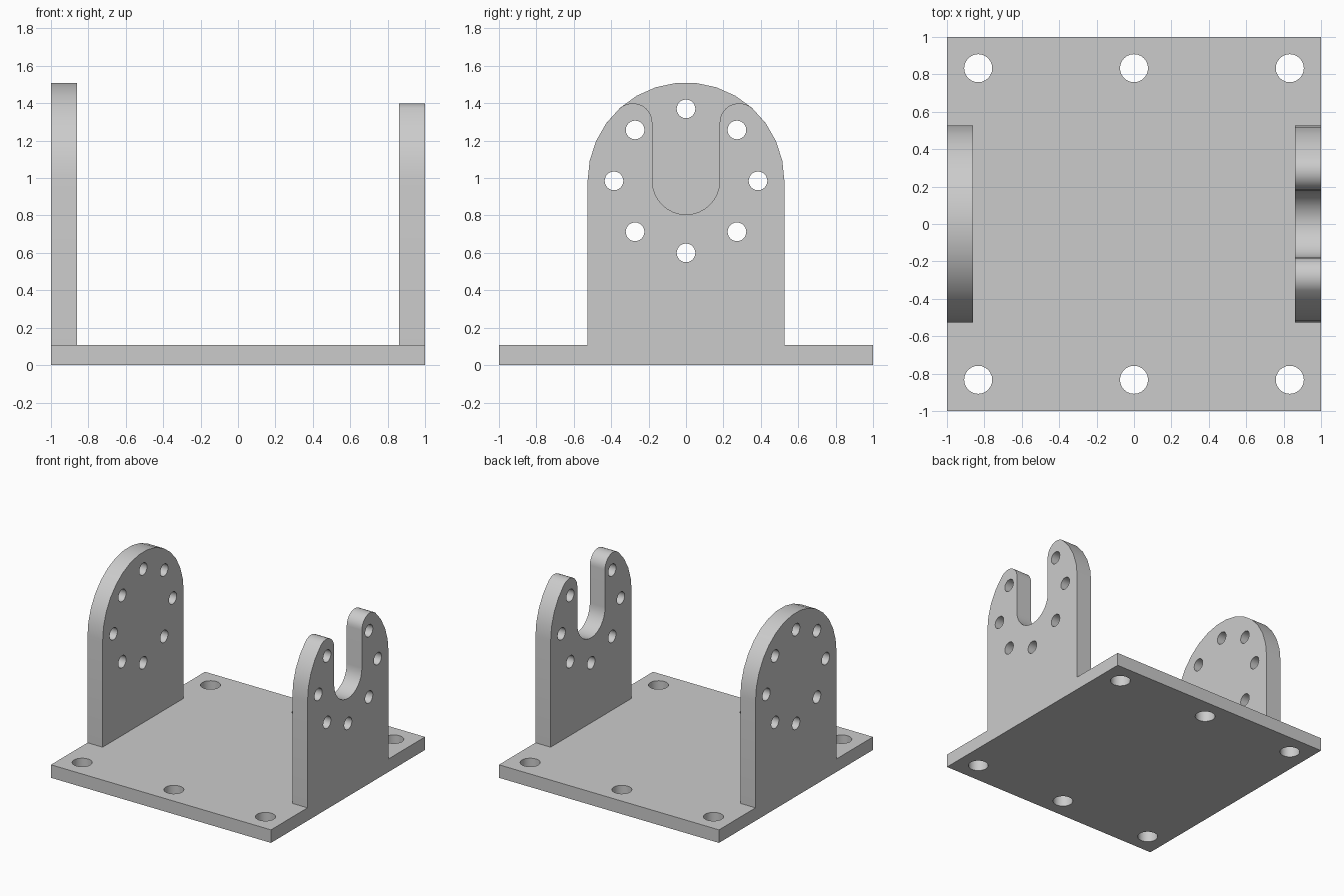
import bpy
import bmesh
from math import cos, sin, pi, radians
from mathutils import Matrix, Vector

cube = bpy.data.objects.get("Cube")
if cube:
    bpy.data.objects.remove(cube, do_unlink=True)

# Main dimensions
BASE_T = 0.107        # base thickness
PLATE_T = 0.138       # upright thickness
AXIS_Z = 0.985        # height of the bearing axis
PLATE_R = 0.526       # rounded top of the uprights
SLOT_R = 0.18         # half width of the open slot
TIP_R = 0.104         # rounding of the fork tips
TIP_DZ = 0.311        # tip centre above the axis
TIP_ANGLE = 47.6      # where tip rounding meets the outer arc

metal = bpy.data.materials.new("plain_grey")
metal.use_nodes = True
GREY = (0.6, 0.6, 0.6, 1.0)
metal.diffuse_color = GREY
metal.node_tree.nodes["Principled BSDF"].inputs["Base Color"].default_value = GREY


def arc(cx, cy, r, start, end, steps):
    angles = [radians(start + (end - start) * i / steps) for i in range(steps + 1)]
    return [(cx + r * cos(a), cy + r * sin(a)) for a in angles]


def circle(cx, cy, r, sides=24):
    return arc(cx, cy, r, 0, 360, sides)[:-1]


def extruded(name, loops, thickness, matrix):
    """Fill an outline with its holes, thicken it and place it."""
    curve = bpy.data.curves.new(name + "_profile", "CURVE")
    curve.dimensions = "2D"
    curve.fill_mode = "BOTH"
    curve.extrude = thickness / 2
    for loop in loops:
        spline = curve.splines.new("POLY")
        spline.points.add(len(loop) - 1)
        for point, (x, y) in zip(spline.points, loop):
            point.co = (x, y, 0, 1)
        spline.use_cyclic_u = True
    helper = bpy.data.objects.new(name + "_profile", curve)
    bpy.context.collection.objects.link(helper)
    bpy.context.view_layer.update()
    depsgraph = bpy.context.evaluated_depsgraph_get()
    mesh = bpy.data.meshes.new_from_object(helper.evaluated_get(depsgraph))
    bpy.data.objects.remove(helper, do_unlink=True)
    bpy.data.curves.remove(curve)

    bm = bmesh.new()
    bm.from_mesh(mesh)
    bmesh.ops.remove_doubles(bm, verts=bm.verts, dist=0.0001)
    bmesh.ops.recalc_face_normals(bm, faces=bm.faces)
    bm.to_mesh(mesh)
    bm.free()
    mesh.transform(matrix)
    mesh.name = name
    mesh.materials.clear()
    mesh.materials.append(metal)

    obj = bpy.data.objects.new(name, mesh)
    bpy.context.collection.objects.link(obj)
    bpy.ops.object.select_all(action="DESELECT")
    obj.select_set(True)
    bpy.context.view_layer.objects.active = obj
    bpy.ops.object.shade_smooth_by_angle(angle=radians(30))
    return obj


def upright_matrix(x):
    """Profile x runs along y, profile y runs up, thickness along x."""
    turn = Matrix(((0, 0, 1), (1, 0, 0), (0, 1, 0))).to_4x4()
    return Matrix.Translation(Vector((x, 0, 0))) @ turn


# Base plate with six mounting holes
base_outline = [(-1, -1), (1, -1), (1, 1), (-1, 1)]
base_holes = [circle(x, y, 0.075) for x in (-0.833, 0, 0.833) for y in (-0.833, 0.833)]
extruded("base_plate", [base_outline] + base_holes, BASE_T,
         Matrix.Translation(Vector((0, 0, BASE_T / 2))))

# Ring of bolt holes; the third one is at the top
ring = [circle(0.385 * cos(i * pi / 4), AXIS_Z + 0.385 * sin(i * pi / 4), 0.05)
        for i in range(8)]
plate_x = 1 - PLATE_T / 2

# Closed upright with a rounded top
closed = [(-PLATE_R, BASE_T), (PLATE_R, BASE_T)] + arc(0, AXIS_Z, PLATE_R, 0, 180, 15)
extruded("right_upright", [closed] + ring, PLATE_T, upright_matrix(-plate_x))

# Forked upright: one half outline, mirrored
half = [(PLATE_R, BASE_T)]
half += arc(0, AXIS_Z, PLATE_R, 0, TIP_ANGLE, 4)
half += arc(SLOT_R + TIP_R, AXIS_Z + TIP_DZ, TIP_R, TIP_ANGLE, 180, 11)[1:]
half += arc(0, AXIS_Z, SLOT_R, 0, -90, 8)
fork = half + [(-x, y) for x, y in reversed(half[:-1])]
side_holes = [hole for i, hole in enumerate(ring) if i != 2]
extruded("left_forked_upright", [fork] + side_holes, PLATE_T, upright_matrix(plate_x))
